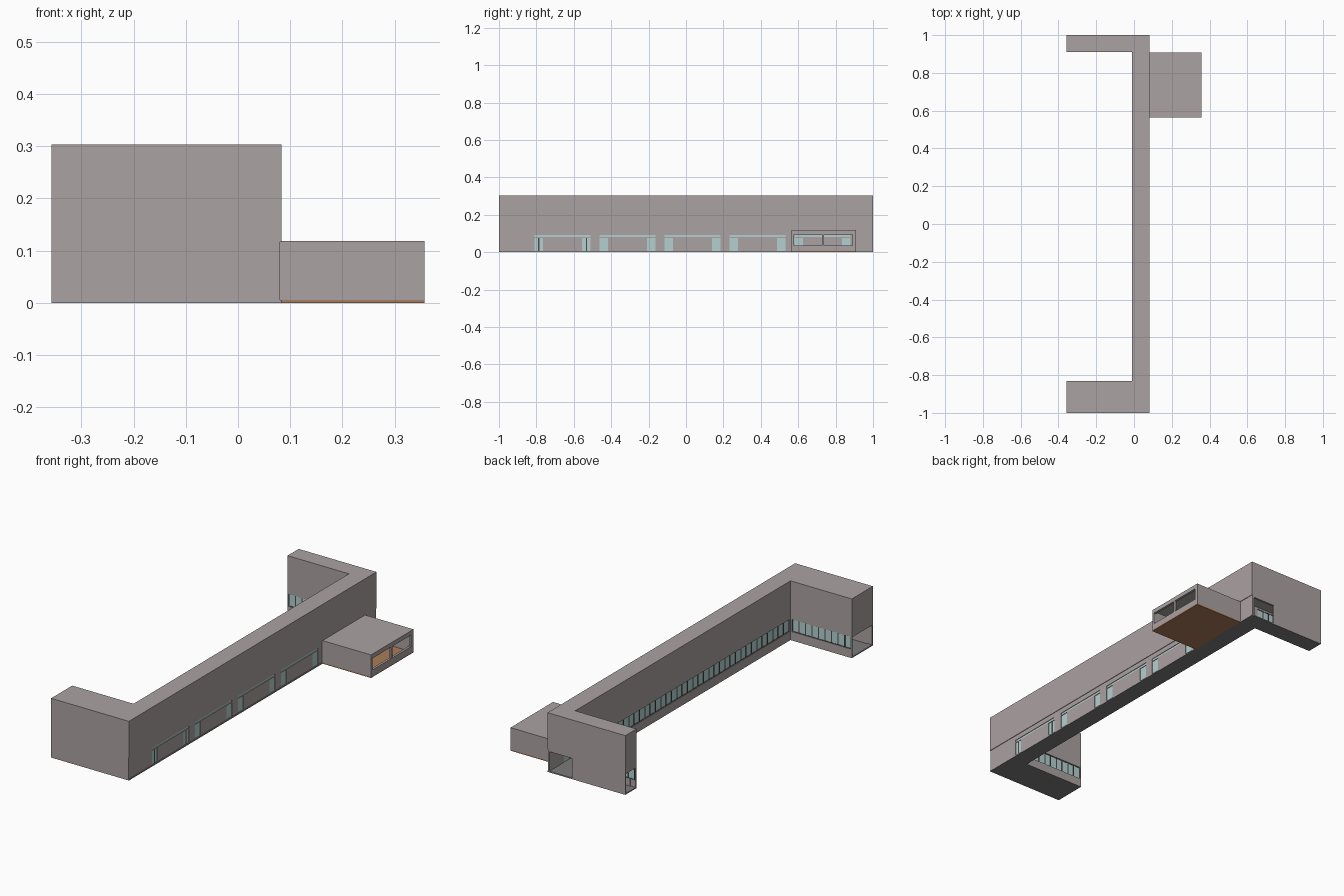
import bpy, bmesh

old = bpy.data.objects.get("Cube")
if old:
    bpy.data.objects.remove(old, do_unlink=True)


def material(name, rgb):
    m = bpy.data.materials.new(name)
    m.use_nodes = True
    m.diffuse_color = (*rgb, 1)
    m.node_tree.nodes["Principled BSDF"].inputs["Base Color"].default_value = (*rgb, 1)
    return m


STONE = material("warm grey render", (0.41, 0.36, 0.36))
FLOOR = material("concrete grey", (0.2, 0.2, 0.2))
WOOD = material("brown timber", (0.4, 0.2, 0.1))
GLASS = material("pale teal glass", (0.46, 0.63, 0.63))
FRAME = material("dark window frame", (0.07, 0.07, 0.075))


def finish(name, bm, mats):
    mesh = bpy.data.meshes.new(name)
    bmesh.ops.recalc_face_normals(bm, faces=bm.faces)
    bm.to_mesh(mesh)
    bm.free()
    for m in mats:
        mesh.materials.append(m)
    obj = bpy.data.objects.new(name, mesh)
    bpy.context.collection.objects.link(obj)
    return obj


def prism(name, outline, z0, z1, *mats):
    bm = bmesh.new()
    face = bm.faces.new([bm.verts.new((x, y, z0)) for x, y in outline])
    top = bmesh.ops.extrude_face_region(bm, geom=[face])["geom"]
    verts = [v for v in top if isinstance(v, bmesh.types.BMVert)]
    bmesh.ops.translate(bm, verts=verts, vec=(0, 0, z1 - z0))
    return finish(name, bm, mats)


def add_box(bm, xs, ys, zs):
    for v in bmesh.ops.create_cube(bm, size=1)["verts"]:
        v.co = [(r[0] + r[1]) / 2 + c * (r[1] - r[0]) for c, r in zip(v.co, (xs, ys, zs))]


def box(name, xs, ys, zs, *mats):
    bm = bmesh.new()
    add_box(bm, xs, ys, zs)
    return finish(name, bm, mats)


def cut(obj, cutters):
    """Subtract the cutters, bake the result and remove them."""
    for c in cutters:
        c.hide_render = True
        mod = obj.modifiers.new("opening", 'BOOLEAN')
        mod.operation, mod.solver, mod.object = 'DIFFERENCE', 'EXACT', c
    bpy.context.view_layer.update()
    baked = bpy.data.meshes.new_from_object(
        obj.evaluated_get(bpy.context.evaluated_depsgraph_get()))
    obj.modifiers.clear()
    obj.data = baked
    baked.materials.clear()
    baked.materials.append(STONE)
    for p in baked.polygons:
        p.material_index = 0
    for c in cutters:
        bpy.data.objects.remove(c, do_unlink=True)


def hole(xs, ys, zs):
    return box("cutter", xs, ys, zs)


def glazing(name, axis, pos, span, zs, panes, bar=0.005):
    """A glass sheet at pos on the given axis, with upright bars and rails."""
    def oriented(depth, along):
        across = (pos - depth, pos + depth)
        return (across, along) if axis == "x" else (along, across)
    box(name + "_glass", *oriented(0.001, span), zs, GLASS)
    bm = bmesh.new()
    step = (span[1] - span[0]) / panes
    for i in range(panes + 1):
        at = span[0] + i * step
        add_box(bm, *oriented(0.003, (at - bar / 2, at + bar / 2)), zs)
    for z in zs:
        add_box(bm, *oriented(0.003, span), (z - 0.002, z + 0.002))
    finish(name + "_frame", bm, [FRAME])


# Main dimensions
WEST, EAST, COURT = -0.357, 0.083, -0.01
SOUTH_IN, NORTH_IN = -0.83, 0.91
SLAB, CEILING, ROOF = 0.006, 0.117, 0.303
WALL = 0.01


def u_plan(t):
    """Plan of the long bar and its two wings, inset by t."""
    w, e, c, s, n = WEST + t, EAST - t, COURT + t, SOUTH_IN - t, NORTH_IN + t
    return [(w, t - 1), (e, t - 1), (e, 1 - t), (w, 1 - t),
            (w, n), (c, n), (c, s), (w, s)]


# Ground slab, with its thin edges in wall colour
slab = prism("ground_slab", u_plan(0), 0, SLAB, FLOOR, STONE)
for p in slab.data.polygons:
    p.material_index = 0 if abs(p.normal.z) > 0.5 else 1

# Building shell: hollow ground floor under a blank upper storey
shell = prism("building_shell", u_plan(0), SLAB, ROOF, STONE)
band = (0.045, 0.108)
low = (0, 0.106)
wing_span = (WEST + 0.006, COURT - 0.008)
bar_span = (SOUTH_IN + 0.008, NORTH_IN - 0.008)
cutters = [
    prism("cutter", u_plan(WALL), -0.02, CEILING),
    hole((EAST - 0.003, 0.2), (-1.1, 1.1), (-0.02, CEILING)),
    hole((COURT - 0.02, COURT + 0.02), bar_span, band),
    hole(wing_span, (SOUTH_IN - 0.02, SOUTH_IN + 0.02), band),
    hole(wing_span, (NORTH_IN - 0.02, NORTH_IN + 0.02), band),
    hole((WEST - 0.1, WEST + 0.03), (-0.993, SOUTH_IN - 0.007), low),
    hole((WEST - 0.1, WEST + 0.03), (NORTH_IN + 0.007, 0.993), low),
    hole((-0.055, EAST - 0.011), (0.97, 1.1), low),
]

# East facade: repeating bays with a door at each end and a slot window above
BAY, DOOR = 0.3, 0.045
bays = [-0.81 + 0.3475 * i for i in range(5)]
for y in bays:
    cutters.append(hole((0.06, 0.1), (y, y + BAY), (0.081, 0.092)))
    for d in (y, y + BAY - DOOR):
        cutters.append(hole((0.06, 0.1), (d, d + DOOR), (0, 0.077)))
cut(shell, cutters)

for i, y in enumerate(bays):
    box(f"slot_window_{i}", (0.075, 0.077), (y, y + BAY), (0.081, 0.092), GLASS)
    for side, d in (("south", y), ("north", y + BAY - DOOR)):
        box(f"{side}_door_{i}", (0.075, 0.077), (d, d + DOOR), (SLAB, 0.077), GLASS)
        if i == 0:
            mid = d + DOOR / 2
            box(f"{side}_door_post", (0.073, 0.079), (mid - 0.003, mid + 0.003),
                (SLAB, 0.077), FRAME)

# Courtyard window bands
glazing("bar_window", "x", COURT + 0.006, bar_span, band, 40)
glazing("south_wing_window", "y", SOUTH_IN - 0.006, wing_span, band, 9)
glazing("north_wing_window", "y", NORTH_IN + 0.006, wing_span, band, 9)

# Low annex on the east side, open to the facade behind it
AX, AY0, AY1, AH = 0.357, 0.565, 0.908, 0.118
box("annex_floor", (EAST - 0.003, AX), (AY0, AY1), (0, SLAB), WOOD)
annex = box("annex_shell", (EAST - 0.003, AX), (AY0, AY1), (SLAB, AH), STONE)
cut(annex, [
    hole((0, AX - 0.012), (AY0 + WALL, AY1 - WALL), (-0.02, AH - 0.01)),
    hole((AX - 0.05, AX + 0.1), (0.577, 0.727), (0.037, 0.096)),
    hole((AX - 0.05, AX + 0.1), (0.737, 0.89), (0.037, 0.096)),
])
